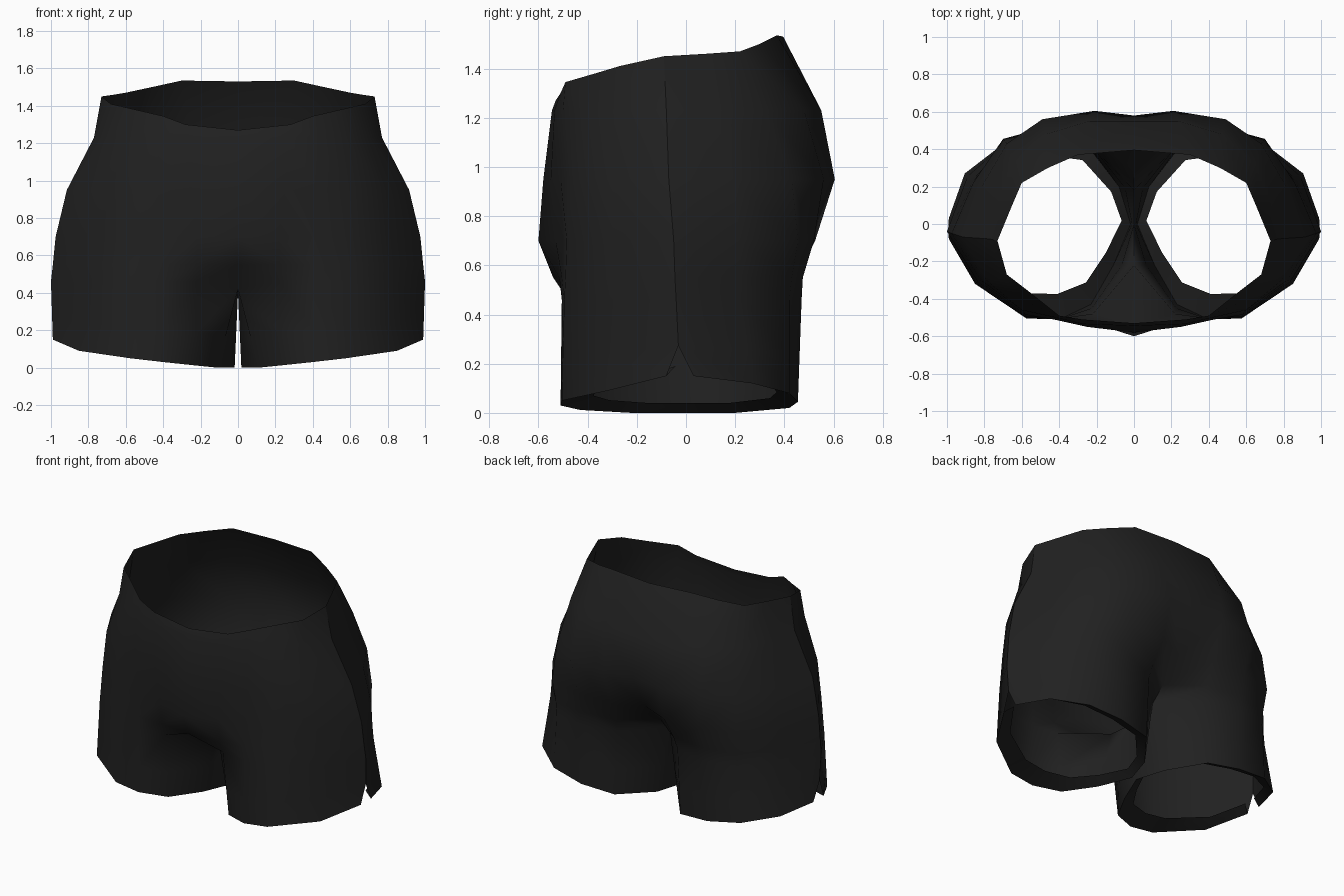
import bpy
import math
from mathutils import Vector

cube = bpy.data.objects.get("Cube")
if cube:
    bpy.data.objects.remove(cube, do_unlink=True)

# One matte black cloth
cloth = bpy.data.materials.new("black_cloth")
cloth.use_nodes = True
colour = (0.015, 0.015, 0.015, 1)
cloth.diffuse_color = colour
shader = next(n for n in cloth.node_tree.nodes if n.type == "BSDF_PRINCIPLED")
shader.inputs["Base Color"].default_value = colour
shader.inputs["Roughness"].default_value = 0.9


def level(z, outline):
    """Half outline at one height, centre front round the side to centre back."""
    return [Vector((x, y, z)) for x, y in outline]


def split_seam(loop):
    """Double the side seam point so that the panels part there."""
    return loop[:6] + [loop[5].copy()] + loop[6:]


# Waist edge, dipping at the front and rising at the back
waist = split_seam([Vector(p) for p in (
    (0, -.53, 1.27), (.28, -.51, 1.3), (.4, -.49, 1.345), (.55, -.37, 1.38),
    (.68, -.27, 1.41), (.73, -.09, 1.45), (.66, .08, 1.46), (.6, .22, 1.47),
    (.46, .3, 1.5), (.3, .37, 1.535), (0, .395, 1.53))])

# Hip loops
upper_hip = split_seam(level(1.23, (
    (0, -.545), (.27, -.535), (.42, -.5), (.57, -.42), (.7, -.29), (.77, -.08),
    (.73, .12), (.65, .32), (.47, .48), (.24, .55), (0, .55))))
hip = split_seam(level(.95, (
    (0, -.58), (.25, -.55), (.43, -.51), (.6, -.46), (.79, -.3), (.915, -.07),
    (.82, .19), (.68, .43), (.49, .56), (.21, .605), (0, .58))))
low_hip = split_seam(level(.7, (
    (0, -.6), (.22, -.53), (.4, -.5), (.58, -.485), (.82, -.3), (.975, -.05),
    (.86, .22), (.7, .455), (.46, .52), (.2, .525), (0, .44))))

# Fold below the seat, and the front edge of the crotch panel
fold = split_seam(level(.55, (
    (0, -.54), (.22, -.515), (.4, -.505), (.58, -.49), (.83, -.305),
    (.99, -.045), (.865, .225), (.69, .43), (.47, .475), (.22, .45), (0, .28))))

# Thigh loop closes under the crotch
thigh = split_seam(level(.46, (
    (0, -.22), (.22, -.48), (.4, -.505), (.58, -.495), (.835, -.31), (1, -.04),
    (.87, .23), (.69, .42), (.48, .47), (.23, .42), (0, .18))))
thigh[0].z = .42
thigh.append(Vector((0, 0, .4)))

# Leg hem, with a small notch open at the side seam
hem = [Vector(p) for p in (
    (.11, -.22, 0), (.23, -.43, .012), (.4, -.51, .03), (.575, -.505, .05),
    (.85, -.32, .09), (.99, -.08, .15), (.99, .03, .15), (.905, .27, .12),
    (.71, .42, .08), (.48, .455, .045), (.25, .42, .02), (.08, .2, 0),
    (.018, 0, 0))]

# Mid leg holds the top of the notch
mid_leg = [a.lerp(b, .6) for a, b in zip(thigh, hem)]
notch = (mid_leg[5] + mid_leg[6]) / 2
mid_leg[5], mid_leg[6] = notch, notch.copy()

# Turned-in rim inside each hem, deeper at front and back than at the sides
rim = [Vector((.5 + (p.x - .5) * .9, .08 + (p.y - .08) * .77, p.z + .04))
       for p in hem]

loops = [waist, upper_hip, hip, low_hip, fold, thigh, mid_leg, hem, rim]
verts, starts = [], []
for loop in loops:
    starts.append(len(verts))
    verts.extend(loop)

faces = []
for row in range(len(loops) - 1):
    top = loops[row]
    closed = len(top) == len(thigh)
    spans = len(top) if closed else len(top) - 1
    for i in range(spans):
        if i == 5:
            continue  # side seam stays parted
        j = (i + 1) % len(top)
        a, b = starts[row], starts[row + 1]
        faces.append((a + i, b + i, b + j, a + j))

mesh = bpy.data.meshes.new("shorts")
mesh.from_pydata(verts, [], faces)
mesh.materials.append(cloth)
shorts = bpy.data.objects.new("shorts", mesh)
bpy.context.collection.objects.link(shorts)

# Mirror the half to complete the garment
mirror = shorts.modifiers.new("mirror", "MIRROR")
mirror.use_axis[0] = True
mirror.use_mirror_merge = True
mirror.merge_threshold = .002

bpy.ops.object.select_all(action="DESELECT")
shorts.select_set(True)
bpy.context.view_layer.objects.active = shorts
bpy.ops.object.modifier_apply(modifier="mirror")
bpy.ops.object.shade_smooth_by_angle(angle=math.radians(60))
